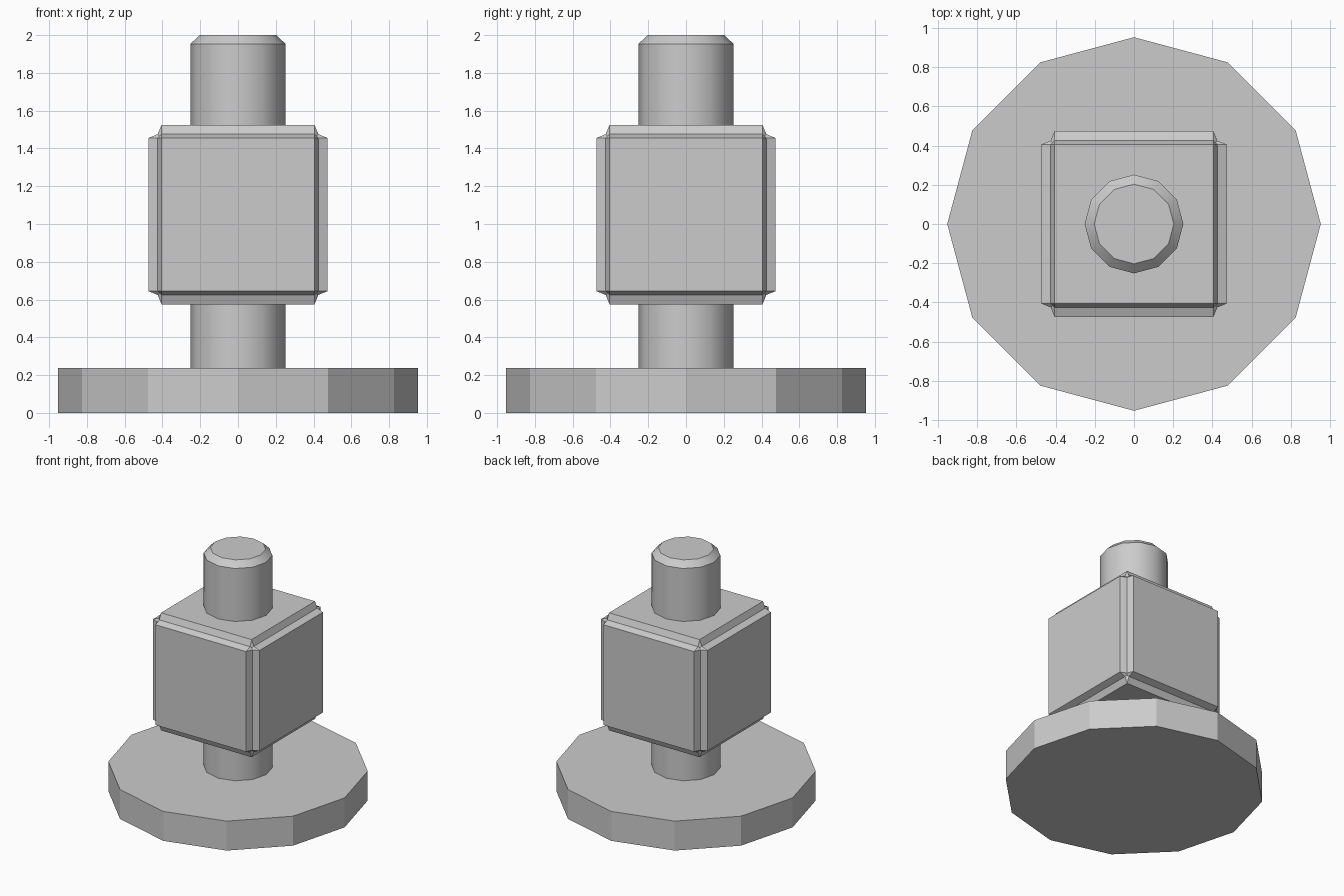
import bpy, math

if "Cube" in bpy.data.objects:
    bpy.data.objects.remove(bpy.data.objects["Cube"])


def cylinder(name, radius, z0, z1):
    bpy.ops.mesh.primitive_cylinder_add(vertices=12, radius=radius, depth=z1 - z0,
                                        location=(0, 0, (z0 + z1) / 2))
    bpy.context.object.name = name
    return bpy.context.object


# flat twelve-sided base disc
cylinder("base", 0.953, 0, 0.238)

# upright shaft: straight post with a chamfered top, kept as one profile
shaft = cylinder("shaft", 0.252, 0.2, 2.0)
mesh = shaft.data
weights = mesh.attributes.new("bevel_weight_edge", 'FLOAT', 'EDGE')
for edge in mesh.edges:
    if all(mesh.vertices[i].co.z > 0 for i in edge.vertices):
        weights.data[edge.index].value = 1.0
chamfer = shaft.modifiers.new("top_chamfer", 'BEVEL')
chamfer.limit_method = 'WEIGHT'
chamfer.width = 0.047
chamfer.segments = 1
bpy.ops.object.modifier_apply(modifier=chamfer.name)
bpy.ops.object.shade_smooth_by_angle(angle=math.radians(31))

# cube block with grooved (concave) edges
bpy.ops.mesh.primitive_cube_add(size=0.95, location=(0, 0, 1.05))
block = bpy.context.object
block.name = "block"
groove = block.modifiers.new("edge_groove", 'BEVEL')
groove.width = 0.07
groove.segments = 2
groove.profile = 0.086
groove.limit_method = 'NONE'
bpy.ops.object.modifier_apply(modifier=groove.name)
